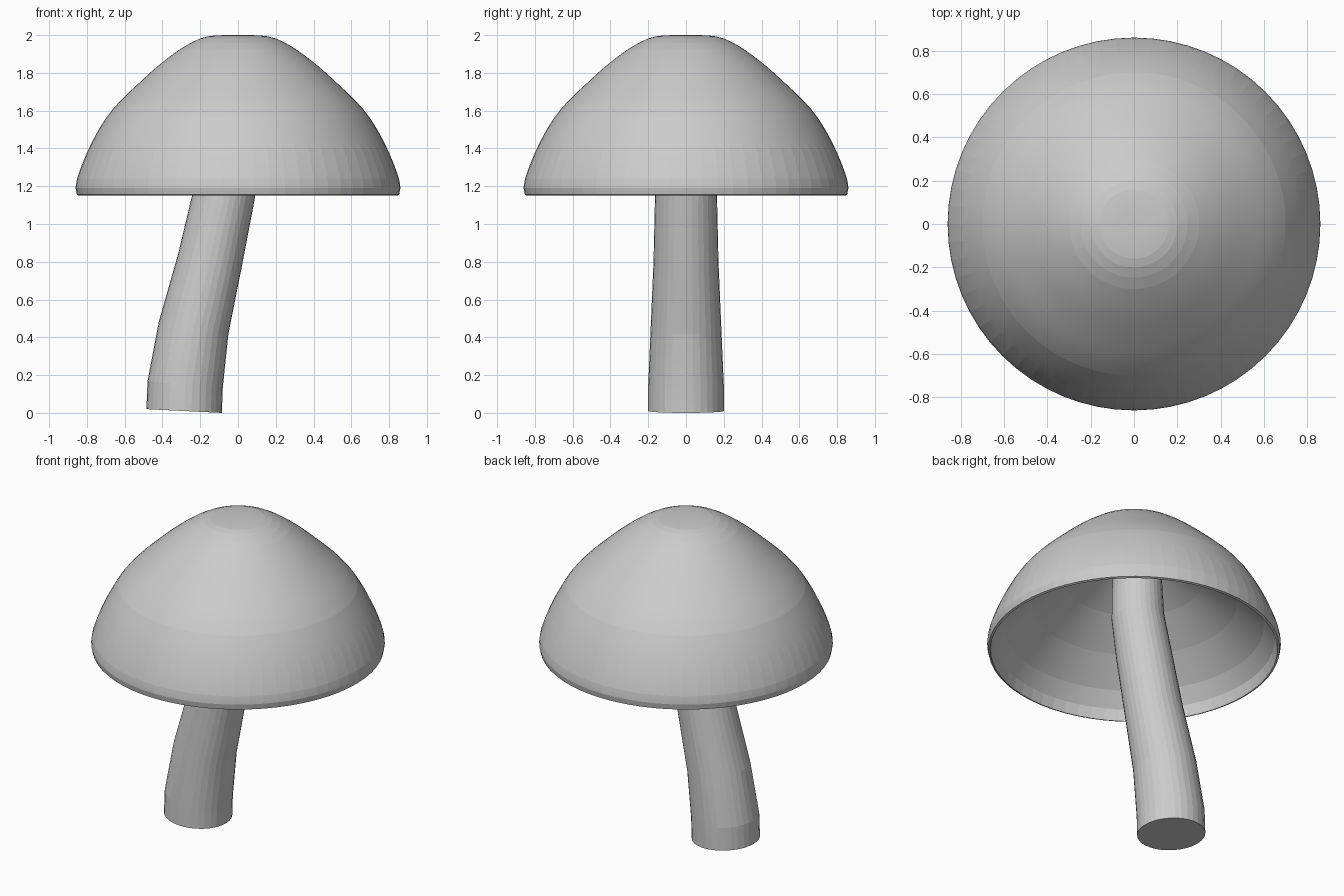
import bpy, bmesh, math
from mathutils import Vector

if "Cube" in bpy.data.objects:
    bpy.data.objects.remove(bpy.data.objects["Cube"])

grey = bpy.data.materials.new("light grey")
grey.diffuse_color = (0.6, 0.6, 0.6, 1)
grey.use_nodes = True
grey.node_tree.nodes["Principled BSDF"].inputs["Base Color"].default_value = grey.diffuse_color


def smooth_points(pts, steps):
    """Catmull-Rom curve through the points."""
    v = [Vector(p) for p in pts]
    v = [2 * v[0] - v[1]] + v + [2 * v[-1] - v[-2]]
    out = []
    for i in range(1, len(v) - 2):
        a, b, c, d = v[i - 1:i + 3]
        for s in range(steps):
            t = s / steps
            out.append(0.5 * (2 * b + (c - a) * t + (2 * a - 5 * b + 4 * c - d) * t * t
                              + (3 * b - a - 3 * c + d) * t ** 3))
    return out + [v[-2]]


def skin(name, rings, sides):
    """Skin rings of (centre x, z, radius, tilt about y), closing both ends."""
    bm = bmesh.new()
    loops = []
    for cx, z, r, tilt in rings:
        loop = []
        for k in range(sides):
            a = 2 * math.pi * k / sides
            u = r * math.cos(a)
            loop.append(bm.verts.new((cx + u * math.cos(tilt), r * math.sin(a),
                                      z - u * math.sin(tilt))))
        loops.append(loop)
    for lo, hi in zip(loops, loops[1:]):
        for k in range(sides):
            n = (k + 1) % sides
            bm.faces.new((lo[k], lo[n], hi[n], hi[k]))
    bm.faces.new(loops[0])
    bm.faces.new(loops[-1])
    bmesh.ops.recalc_face_normals(bm, faces=bm.faces)
    me = bpy.data.meshes.new(name)
    bm.to_mesh(me)
    bm.free()
    me.materials.append(grey)
    ob = bpy.data.objects.new(name, me)
    bpy.context.collection.objects.link(ob)
    bpy.context.view_layer.objects.active = ob
    ob.select_set(True)
    bpy.ops.object.shade_smooth_by_angle(angle=math.radians(5))
    ob.select_set(False)
    return ob


# Cap: domed outside, narrow rim, deep hollow underside
outer = smooth_points([(0.02, 2.0), (0.12, 1.998), (0.2, 1.982), (0.3, 1.93), (0.42, 1.84),
                       (0.52, 1.75), (0.62, 1.655), (0.7, 1.56), (0.77, 1.44),
                       (0.82, 1.33), (0.852, 1.24), (0.86, 1.19)], 2)
inner = [Vector(p) for p in [(0.853, 1.155), (0.84, 1.15), (0.825, 1.22), (0.76, 1.31),
                             (0.6, 1.46), (0.4, 1.61), (0.2, 1.73), (0.05, 1.76)]]
cap = skin("cap", [(0, p.y, p.x, 0) for p in outer + inner], 64)

# Stem: leaning, gently bent and tapering, running up into the hollow cap
path = [(-0.285, 0.01, 0.2, 0.05), (-0.28, 0.15, 0.2, 0.09), (-0.235, 0.45, 0.187, 0.18),
        (-0.15, 0.8, 0.172, 0.22), (-0.075, 1.15, 0.164, 0.19), (-0.03, 1.38, 0.155, 0.1),
        (-0.02, 1.78, 0.14, 0)]
stem = skin("stem", path, 32)
